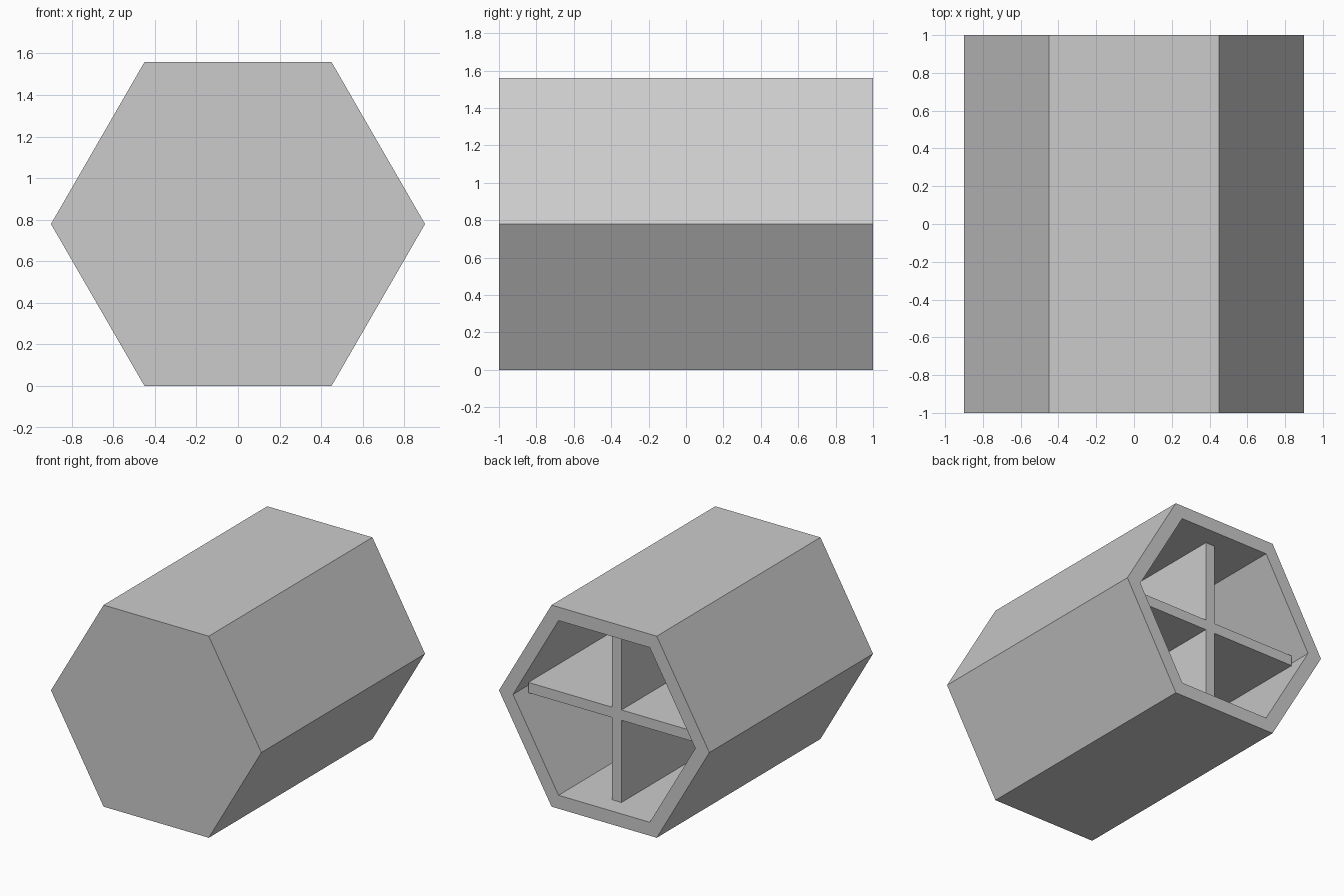
import bpy
import bmesh
from math import cos, sin, pi, sqrt

OUTER_R = 0.9
INNER_R = 0.78
HALF_LEN = 1.0
FLOOR_Y = -0.9       # inside of the closed front wall
RIB_BACK_Y = 0.845   # ribs stop short of the open back
RIB = 0.08
CENTRE_Z = OUTER_R * sqrt(3) / 2

cube = bpy.data.objects.get("Cube")
if cube:
    bpy.data.objects.remove(cube, do_unlink=True)

grey = bpy.data.materials.new("plain_grey")
grey.use_nodes = True
colour = (0.6, 0.6, 0.6, 1)
grey.diffuse_color = colour
grey.node_tree.nodes["Principled BSDF"].inputs["Base Color"].default_value = colour


def add_object(name, bm):
    bmesh.ops.recalc_face_normals(bm, faces=bm.faces)
    mesh = bpy.data.meshes.new(name)
    bm.to_mesh(mesh)
    bm.free()
    mesh.materials.append(grey)
    obj = bpy.data.objects.new(name, mesh)
    bpy.context.collection.objects.link(obj)
    return obj


def hexagon(bm, radius, y):
    return [bm.verts.new((radius * cos(i * pi / 3), y, CENTRE_Z + radius * sin(i * pi / 3)))
            for i in range(6)]


# Hexagonal cup: closed front, outer wall, back rim, inner wall, inner floor
bm = bmesh.new()
rings = [hexagon(bm, r, y) for r, y in ((OUTER_R, -HALF_LEN), (OUTER_R, HALF_LEN),
                                        (INNER_R, HALF_LEN), (INNER_R, FLOOR_Y))]
for a, b in zip(rings, rings[1:]):
    for i in range(6):
        j = (i + 1) % 6
        bm.faces.new((a[i], a[j], b[j], b[i]))
bm.faces.new(rings[0])
bm.faces.new(rings[-1])
add_object("hexagonal_shell", bm)

# Crossed ribs: one plus-shaped outline run along the inside
half = RIB / 2
reach_x = INNER_R - half / sqrt(3)
reach_z = INNER_R * sqrt(3) / 2
outline = [(reach_x, half), (half, half), (half, reach_z)]
outline += [(-x, z) for x, z in reversed(outline)]
outline += [(-x, -z) for x, z in outline]

bm = bmesh.new()
face = bm.faces.new([bm.verts.new((x, FLOOR_Y, CENTRE_Z + z)) for x, z in outline])
result = bmesh.ops.extrude_face_region(bm, geom=[face], use_keep_orig=True)
moved = [v for v in result["geom"] if isinstance(v, bmesh.types.BMVert)]
bmesh.ops.translate(bm, verts=moved, vec=(0, RIB_BACK_Y - FLOOR_Y, 0))
add_object("cross_ribs", bm)
